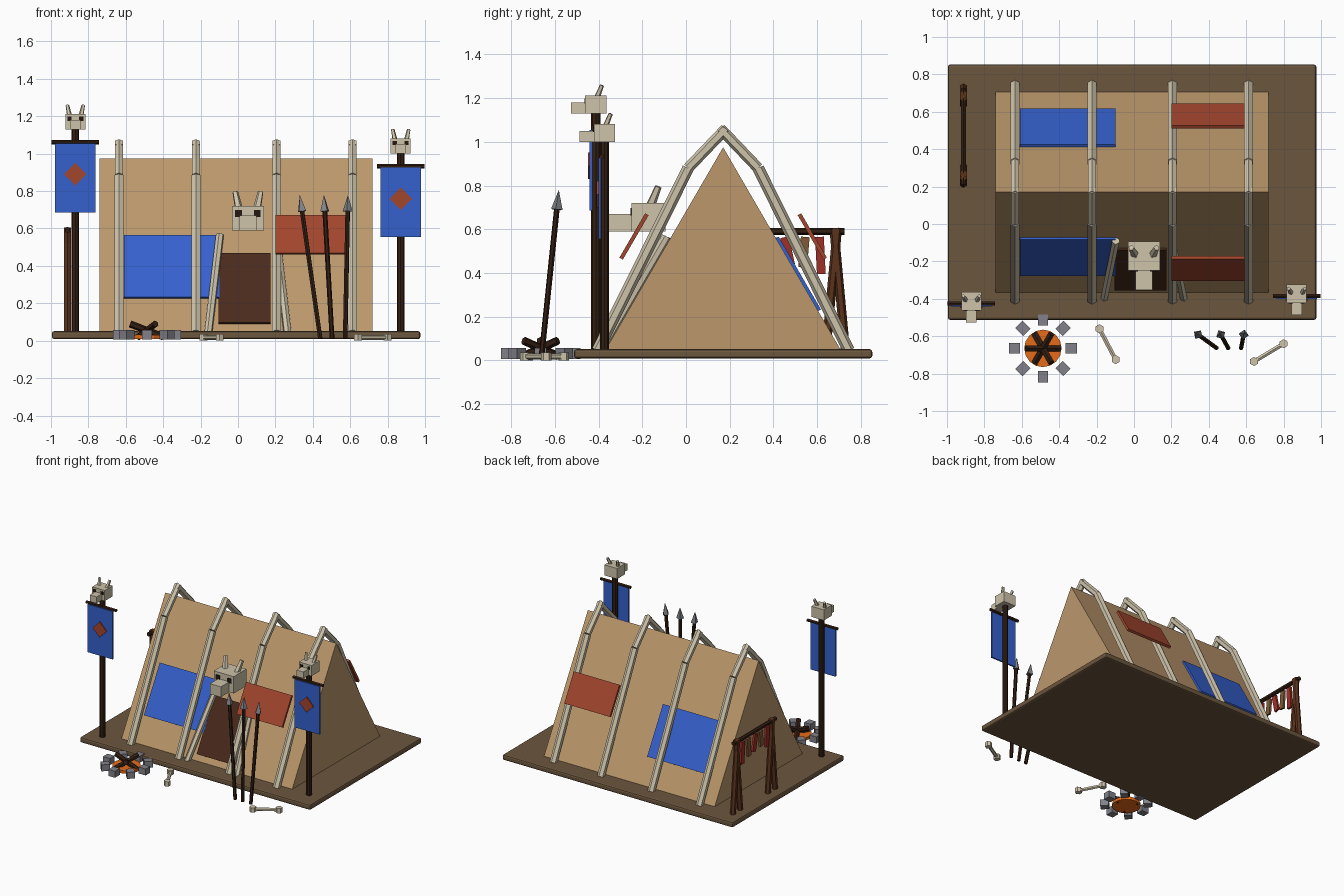
import bpy, bmesh
from math import pi, sin, cos, atan2
from mathutils import Vector, Matrix, Euler

if "Cube" in bpy.data.objects:
    bpy.data.objects.remove(bpy.data.objects["Cube"])

COLORS = {
    "earth": (.42, .34, .25), "hide": (.73, .59, .42), "bone": (.80, .76, .66),
    "blue": (.22, .38, .80), "red": (.63, .28, .19), "door": (.29, .18, .13),
    "dark_wood": (.21, .14, .10), "rack_wood": (.36, .21, .13), "meat": (.62, .20, .17),
    "dried": (.50, .35, .22), "stone": (.50, .50, .53), "ember": (.90, .42, .12),
    "steel": (.50, .51, .53), "socket": (.16, .12, .10)}
MATS = {}


def material(key):
    if key not in MATS:
        MATS[key] = bpy.data.materials.new(key)
        MATS[key].diffuse_color = (*[c ** 2.2 for c in COLORS[key]], 1)
    return MATS[key]


def finish(name, bm, color):
    me = bpy.data.meshes.new(name)
    bmesh.ops.recalc_face_normals(bm, faces=bm.faces)
    bm.to_mesh(me)
    bm.free()
    me.materials.append(material(color))
    ob = bpy.data.objects.new(name, me)
    bpy.context.collection.objects.link(ob)
    return ob


def box(name, center, size, color, rot=(0, 0, 0)):
    bm = bmesh.new()
    m = Matrix.Translation(center) @ Euler(rot).to_matrix().to_4x4() @ Matrix.Diagonal((*size, 1))
    bmesh.ops.create_cube(bm, size=1, matrix=m)
    return finish(name, bm, color)


def rod(name, a, b, r, color, r2=None, sides=6):
    a, b = Vector(a), Vector(b)
    d = b - a
    m = Matrix.Translation((a + b) / 2) @ d.to_track_quat('Z', 'Y').to_matrix().to_4x4()
    bm = bmesh.new()
    bmesh.ops.create_cone(bm, cap_ends=True, segments=sides, radius1=r,
                          radius2=r if r2 is None else r2, depth=d.length, matrix=m)
    return finish(name, bm, color)


def skull(name, x, y, z, s):
    # x, y = middle of the cranium, z = its underside
    def p(lx, ly, lz):
        return (x + lx * s, y + ly * s, z + lz * s)

    def k(*v):
        return [c * s for c in v]
    box(name + "_cranium", p(0, 0, .065), k(.17, .155, .13), "bone")
    box(name + "_snout", p(0, -.125, .04), k(.092, .11, .08), "bone")
    for side in (-1, 1):
        box(name + "_eye_socket", p(side * .05, -.075, .09), k(.036, .016, .036), "socket")
        rod(name + "_horn", p(side * .05, .01, .12), p(side * .068, .045, .205), .022 * s, "bone", .016 * s, 5)


# ground slab with softened edges
slab = box("ground_slab", (-.01, .17, .03), (1.97, 1.365, .042), "earth")
bev = slab.modifiers.new("edge", 'BEVEL')
bev.width, bev.segments = .012, 2

# hide tent: triangular prism
YC, HALF, Z0, Z1 = .17, .54, .045, .975
bm = bmesh.new()
tri = [bm.verts.new((-.74, y, z)) for y, z in ((YC - HALF, Z0), (YC + HALF, Z0), (YC, Z1))]
face = bm.faces.new(tri)
ext = bmesh.ops.extrude_face_region(bm, geom=[face])
bmesh.ops.translate(bm, vec=(1.46, 0, 0), verts=[v for v in ext["geom"] if isinstance(v, bmesh.types.BMVert)])
bm.faces.ensure_lookup_table()
if not any(all(v.co.x < -.7 for v in f.verts) for f in bm.faces):
    bm.faces.new(tri)
finish("hide_tent", bm, "hide")
TILT = atan2(HALF, Z1 - Z0)

# cloth patches and awnings on both slopes
for side, label in ((-1, "front"), (1, "back")):
    box(label + "_blue_patch", (-.355, YC + side * .343, .395), (.51, .018, .385), "blue", (side * TILT, 0, 0))
    box(label + "_red_awning", (.395, YC + side * .408, .567), (.39, .018, .235), "red", (side * TILT, 0, 0))

# entrance flap with two bone posts
box("entrance_flap", (.035, YC - .408, .278), (.28, .022, .43), "door", (-TILT, 0, 0))
for side in (-1, 1):
    rod("entrance_post", (.053 + side * .212, -.395, .04), (.053 + side * .15, -.09, .565), .022, "bone")

# bone ribs arching over the tent
for x in (-.636, -.225, .206, .612):
    for side in (-1, 1):
        foot, knee, peak = (x, YC + side * .575, .045), (x, YC + side * .16, .88), (x, YC - side * .012, 1.06)
        rod("lower_rib", foot, knee, .027, "bone")
        rod("upper_rib", knee, peak, .025, "bone")

# skulls above the door and on the banner poles
skull("door_skull", .053, -.172, .59, 1)
for label, x, y, top in (("left", -.87, -.413, 1.13), ("right", .87, -.373, 1.0)):
    skull(label + "_pole_skull", x, y, top, .63)
    rod(label + "_banner_pole", (x, y, .03), (x, y, top + .01), .021, "dark_wood", sides=8)
    rod(label + "_crossbar", (x - .128, y - .012, top - .068), (x + .128, y - .012, top - .068), .012, "dark_wood")
    box(label + "_banner", (x, y - .022, top - .26), (.215, .012, .37), "blue")
    box(label + "_banner_diamond", (x, y - .03, top - .24), (.085, .012, .085), "red", (0, pi / 4, 0))

# drying rack with hanging strips
RX = -.912
rod("rack_bar", (RX, .21, .59), (RX, .725, .59), .016, "dark_wood")
for y in (.26, .685):
    for side in (-1, 1):
        rod("rack_leg", (RX, y + side * .045, .04), (RX, y - side * .008, .605), .021, "rack_wood")
for i, y in enumerate((.315, .39, .465, .54, .615)):
    length = (.15, .12, .13, .14, .17)[i]
    box("hanging_strip", (RX, y, .565 - length / 2), (.016, .04, length),
        "dried" if i % 2 else "meat", ((.06, -.1, .22, -.08, .05)[i], 0, 0))

# leaning spears
for x0, x1 in ((.44, .33), (.503, .459), (.573, .588)):
    foot, tip = Vector((x0, -.662, .01)), Vector((x1, -.582, .78))
    neck = foot.lerp(tip, .885)
    rod("spear_shaft", foot, neck, .013, "dark_wood")
    rod("spear_head", neck, tip, .027, "steel", 0, 4)

# campfire: embers, ring of stones, crossed logs
FX, FY = -.487, -.665
rod("embers", (FX, FY, .008), (FX, FY, .03), .1, "ember", sides=16)
for i in range(8):
    a = i * pi / 4
    box("fire_stone", (FX + .152 * cos(a), FY + .152 * sin(a), .032), (.06, .055, .05), "stone", (0, 0, a))
for i in range(3):
    a = pi + i * 2 * pi / 3
    d = Vector((.09 * cos(a), .09 * sin(a), .035))
    c = Vector((FX, FY, .055))
    rod("fire_log", c - d, c + d, .019, "dark_wood")

# loose bones on the ground
for a, b in (((-.185, -.56), (-.098, -.725)), ((.642, -.735), (.8, -.64))):
    rod("bone_shaft", (*a, .018), (*b, .018), .013, "bone")
    for x, y in (a, b):
        rod("bone_knuckle", (x, y, 0), (x, y, .036), .024, "bone")

for m in bpy.data.materials:
    if m.users and not m.is_grease_pencil:
        m.use_nodes = True
        m.node_tree.nodes["Principled BSDF"].inputs["Base Color"].default_value = m.diffuse_color
